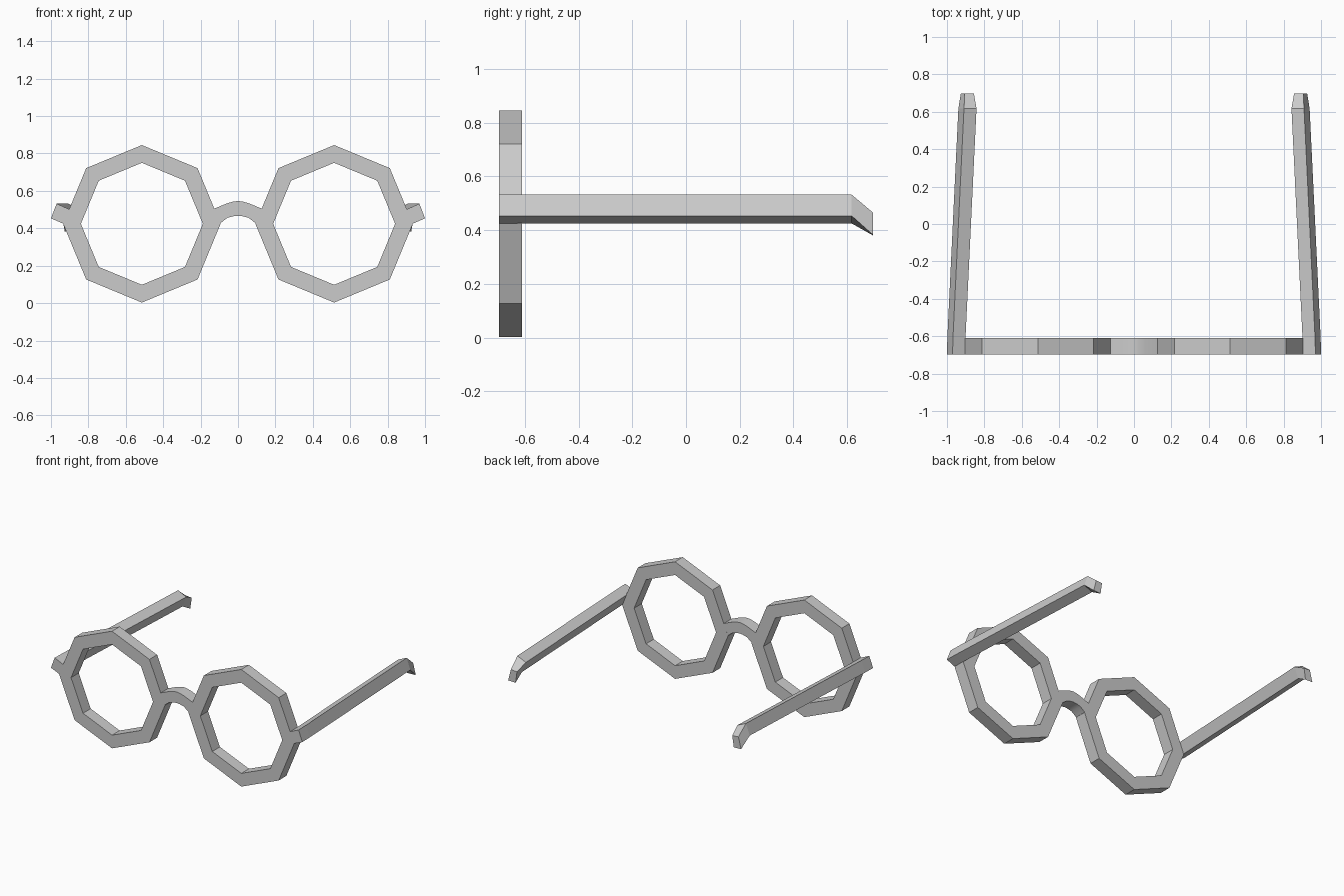
import bpy, bmesh, math

if "Cube" in bpy.data.objects:
    bpy.data.objects.remove(bpy.data.objects["Cube"])

FRONT, BACK = -0.697, -0.61      # depth of the front frame
CX, CZ = 0.514, 0.424            # lens centre


def loft(name, sections, closed=False, mirror=False):
    """Skin a row of equal-length point loops; cap the ends unless closed."""
    bm = bmesh.new()
    rows = [[bm.verts.new(p) for p in s] for s in sections]
    n = len(rows[0])
    pairs = list(zip(rows, rows[1:])) + ([(rows[-1], rows[0])] if closed else [])
    for a, b in pairs:
        for i in range(n):
            j = (i + 1) % n
            bm.faces.new((a[i], a[j], b[j], b[i]))
    if not closed:
        bm.faces.new(rows[0])
        bm.faces.new(rows[-1])
    bmesh.ops.recalc_face_normals(bm, faces=bm.faces)
    mesh = bpy.data.meshes.new(name)
    bm.to_mesh(mesh)
    bm.free()
    ob = bpy.data.objects.new(name, mesh)
    bpy.context.collection.objects.link(ob)
    if mirror:
        mod = ob.modifiers.new("mirror", 'MIRROR')
        mod.use_mirror_merge = False
    return ob


def bar(outer, inner):
    """Rectangular section spanning the frame depth between two (x, z) points."""
    return [(x, y, z) for (x, z), y in
            ((outer, FRONT), (outer, BACK), (inner, BACK), (inner, FRONT))]


def polar(r, a):
    return (CX + r * math.cos(a), CZ + r * math.sin(a))


# Octagonal lens rims
angles = [i * math.pi / 4 for i in range(8)]
loft("lens_rim", [bar(polar(0.421, a), polar(0.326, a)) for a in angles],
     closed=True, mirror=True)

# Arched nose bridge
half = [((0.127, 0.505), (0.094, 0.427)),
        ((0.060, 0.533), (0.057, 0.456)),
        ((0.028, 0.542), (0.027, 0.464))]
left = [((-u[0], u[1]), (-l[0], l[1])) for u, l in half]
arch = left + [((0, 0.546), (0, 0.467))] + half[::-1]
bridge = loft("nose_bridge", [bar(u, l) for u, l in arch])
bpy.context.view_layer.objects.active = bridge
bridge.select_set(True)
bpy.ops.object.shade_smooth_by_angle(angle=math.radians(30))

# Temple arms: straight hinge block, long tapering-in arm, drooping tip
quad = [(0.970, 0.532), (1.0, 0.453), (0.934, 0.425), (0.903, 0.502)]
tip = [(0.905, 0.465), (0.926, 0.382), (0.868, 0.380), (0.856, 0.462)]


def section(pts, y, dx=0.0):
    return [(x + dx, y, z) for x, z in pts]


loft("temple_arm", [section(quad, FRONT), section(quad, BACK, -0.002),
                    section(quad, 0.617, -0.061), section(tip, 0.697)],
     mirror=True)
